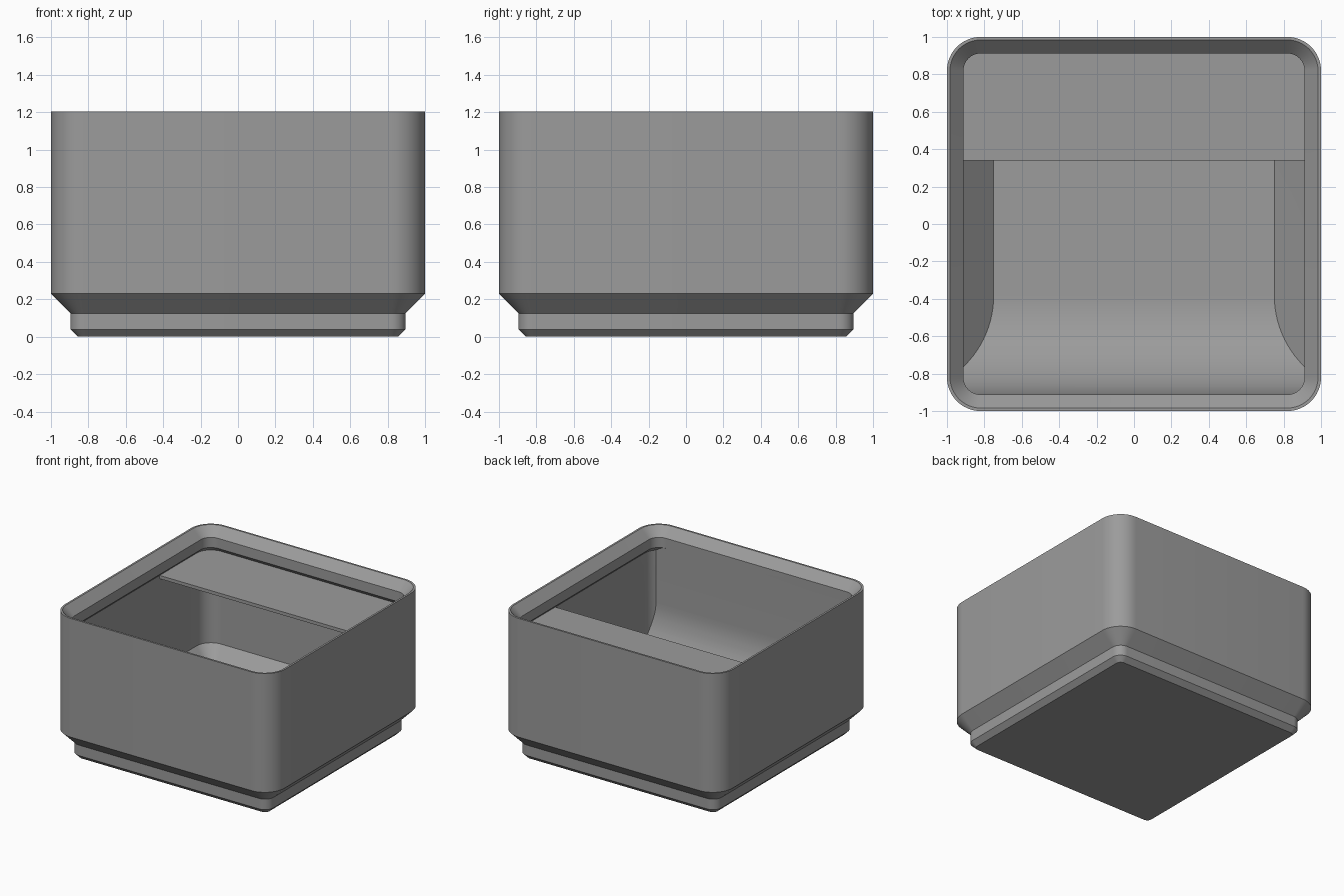
import bpy, bmesh, math

if "Cube" in bpy.data.objects:
    bpy.data.objects.remove(bpy.data.objects["Cube"])

grey = bpy.data.materials.new("plain grey")
grey.diffuse_color = (0.33, 0.33, 0.33, 1)
grey.use_nodes = True
grey.node_tree.nodes["Principled BSDF"].inputs["Base Color"].default_value = grey.diffuse_color


def rounded_square(half, r, seg=12):
    """Points of a square with rounded corners, counter-clockwise."""
    pts = []
    for k, (sx, sy) in enumerate([(1, 1), (-1, 1), (-1, -1), (1, -1)]):
        for i in range(seg + 1):
            a = math.pi / 2 * (k + i / seg)
            pts.append((sx * (half - r) + r * math.cos(a),
                        sy * (half - r) + r * math.sin(a)))
    return pts


def finish(name, bm):
    bmesh.ops.recalc_face_normals(bm, faces=bm.faces)
    me = bpy.data.meshes.new(name)
    bm.to_mesh(me)
    bm.free()
    ob = bpy.data.objects.new(name, me)
    bpy.context.collection.objects.link(ob)
    me.materials.append(grey)
    return ob


def loft(name, rings):
    """Closed solid through rounded squares given as (half, radius, z)."""
    bm = bmesh.new()
    loops = [[bm.verts.new((x, y, z)) for x, y in rounded_square(h, r)]
             for h, r, z in rings]
    for a, b in zip(loops, loops[1:]):
        n = len(a)
        for i in range(n):
            j = (i + 1) % n
            bm.faces.new((a[i], a[j], b[j], b[i]))
    bm.faces.new(loops[0][::-1])
    bm.faces.new(loops[-1])
    return finish(name, bm)


def prism(name, pts, offset):
    """Extrude a flat outline of 3D points."""
    bm = bmesh.new()
    face = bm.faces.new([bm.verts.new(p) for p in pts])
    new = bmesh.ops.extrude_face_region(bm, geom=[face])["geom"]
    bmesh.ops.translate(bm, vec=offset,
                        verts=[v for v in new if isinstance(v, bmesh.types.BMVert)])
    return finish(name, bm)


def subtract(target, cutter):
    mod = target.modifiers.new("cut", "BOOLEAN")
    mod.operation, mod.solver, mod.object = "DIFFERENCE", "EXACT", cutter
    bpy.context.view_layer.objects.active = target
    bpy.ops.object.modifier_apply(modifier=mod.name)
    bpy.data.objects.remove(cutter)


def smooth(ob):
    bpy.ops.object.select_all(action="DESELECT")
    ob.select_set(True)
    bpy.context.view_layer.objects.active = ob
    bpy.ops.object.shade_smooth_by_angle(angle=math.radians(30))


TOP, LIP, WALL, FLOOR = 1.205, 0.912, 0.95, 0.05

# Outer body with stepped foot
bin_body = loft("bin_body", [
    (0.857, 0.039, 0), (0.896, 0.077, 0.039), (0.896, 0.077, 0.125),
    (1, 0.18, 0.23), (1, 0.18, TOP)])

# Cavity: sloped floor edge, thin wall, overhanging lip, flared rim
cavity = loft("cavity", [
    (0.75, 0.01, FLOOR), (WALL, 0.13, 0.25), (WALL, 0.13, 1.012),
    (LIP, 0.092, 1.05), (LIP, 0.092, 1.133), (0.984, 0.164, TOP),
    (0.984, 0.164, TOP + 0.05)])

# Curved scoop left standing along the front wall
R = 0.53
outline = [(-1.1, 1.1), (-1.1, -0.1), (R - LIP, -0.1)]
for i in range(25):
    a = math.pi / 2 * i / 24
    outline.append((R - LIP - R * math.sin(a), FLOOR + R - R * math.cos(a)))
outline.append((-LIP, 1.1))
scoop = prism("scoop", [(-1.1, y, z) for y, z in outline], (2.2, 0, 0))

subtract(cavity, scoop)
subtract(bin_body, cavity)
smooth(bin_body)

# Thin label shelf at the back, let into the walls
back = [(x, y, 0.985) for x, y in rounded_square(0.96, 0.14) if y > 0.34]
shelf_outline = [(0.96, 0.34, 0.985)] + back + [(-0.96, 0.34, 0.985)]
label_shelf = prism("label_shelf", shelf_outline, (0, 0, 0.027))
smooth(label_shelf)
